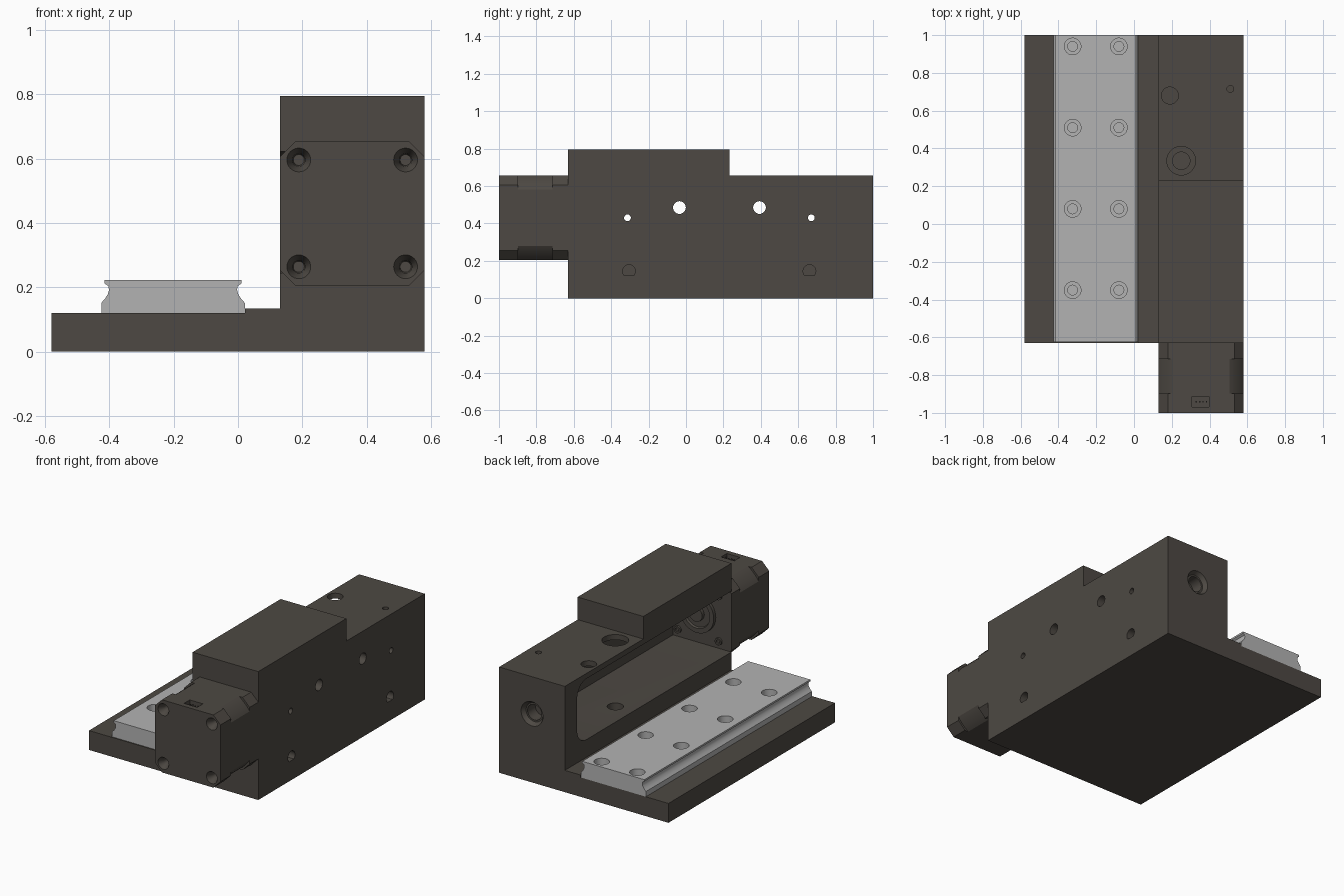
import bpy, bmesh, math

if "Cube" in bpy.data.objects:
    bpy.data.objects.remove(bpy.data.objects["Cube"])


def material(name, colour):
    m = bpy.data.materials.new(name)
    m.diffuse_color = colour
    m.use_nodes = True
    m.node_tree.nodes["Principled BSDF"].inputs["Base Color"].default_value = m.diffuse_color
    return m


DARK = material("dark_anodised", (0.075, 0.066, 0.056, 1))
LIGHT = material("rail_steel", (0.45, 0.45, 0.45, 1))


def solid(name, axis, rings, mat=DARK):
    """Closed loft along an axis; rings = [(distance, [(u, v), ...]), ...]."""
    place = {"x": lambda d, u, v: (d, u, v),
             "y": lambda d, u, v: (u, d, v),
             "z": lambda d, u, v: (u, v, d)}[axis]
    bm = bmesh.new()
    loops = [[bm.verts.new(place(d, u, v)) for u, v in pts] for d, pts in rings]
    for a, b in zip(loops, loops[1:]):
        for i in range(len(a)):
            j = (i + 1) % len(a)
            bm.faces.new((a[i], a[j], b[j], b[i]))
    bm.faces.new(loops[0])
    bm.faces.new(loops[-1])
    bmesh.ops.recalc_face_normals(bm, faces=bm.faces)
    me = bpy.data.meshes.new(name)
    bm.to_mesh(me)
    bm.free()
    me.materials.append(mat)
    ob = bpy.data.objects.new(name, me)
    bpy.context.collection.objects.link(ob)
    return ob


def prism(name, axis, pts, a, b, mat=DARK):
    return solid(name, axis, [(a, pts), (b, pts)], mat)


def rect(u0, u1, v0, v1):
    return [(u0, v0), (u1, v0), (u1, v1), (u0, v1)]


def circle(u, v, r, n=32):
    return [(u + r * math.cos(2 * math.pi * i / n),
             v + r * math.sin(2 * math.pi * i / n)) for i in range(n)]


def turned(name, axis, u, v, steps, mat=DARK):
    """Round part or stepped hole; steps = [(distance, radius), ...]."""
    return solid(name, axis, [(d, circle(u, v, r)) for d, r in steps], mat)


def cut(target, cutter):
    cutter.hide_render = True
    mod = target.modifiers.new("cut", "BOOLEAN")
    mod.operation = "DIFFERENCE"
    mod.solver = "EXACT"
    mod.object = cutter
    bpy.context.view_layer.objects.active = target
    bpy.ops.object.modifier_apply(modifier=mod.name)
    bpy.data.objects.remove(cutter)


# Body: L-shaped section with the top lowered towards the rear
body = prism("body", "y", [(-.58, 0), (.58, 0), (.58, .795), (.13, .795),
                           (.13, .135), (.022, .135), (.022, .12), (-.58, .12)], -.63, 1)
cut(body, prism("top_step", "z", rect(0, .7, .232, 1.1), .655, .9))

# Side pocket, open towards the rail and the motor, rounded at the rear end
R, Y1, Z0, Z1 = .09, .88, .245, .622
arc = [i * math.pi / 16 for i in range(9)]
pocket = [(-.7, Z0)]
pocket += [(Y1 - R + R * math.sin(a), Z0 + R - R * math.cos(a)) for a in arc]
pocket += [(Y1 - R + R * math.cos(a), Z1 - R + R * math.sin(a)) for a in arc]
pocket += [(-.7, Z1)]
cut(body, prism("pocket", "x", pocket, .1, .53))

# Through holes and flat-bottomed blind holes in the side wall
for y, z, r in [(-.313, .43, .018), (-.035, .485, .034), (.393, .485, .034), (.67, .43, .018)]:
    cut(body, turned("side_hole", "x", y, z, [(.45, r), (.65, r)]))
for y in (-.305, .66):
    pts = [(u, v) for u, v in circle(y, .145, .034) if v > .118]
    cut(body, prism("blind_hole", "x", pts, .46, .65))

# Holes in the top, the pocket floor and the rear face
for x, y, r in [(.19, .68, .045), (.51, .715, .018), (.25, .335, .076)]:
    cut(body, turned("top_hole", "z", x, y, [(.56, r), (.7, r)]))
cut(body, turned("floor_hole", "z", .25, .335, [(.14, .046), (.3, .046)]))
cut(body, turned("rear_bore", "y", .355, .425,
                 [(.9, .048), (.975, .048), (.975, .058), (1.0, .075), (1.05, .075)]))

# Guide rail with grooved flanks and counterbored screw holes
half = [(.223, .12), (.223, .152), (.212, .164), (.203, .178),
        (.199, .192), (.201, .204), (.213, .212), (.213, .223)]
C = -.202
section = [(C + u, v) for u, v in half] + [(C - u, v) for u, v in reversed(half)]
rail = prism("guide_rail", "y", section, -.624, 1, LIGHT)
for x in (-.325, -.08):
    for y in (.94, .51, .08, -.35):
        cut(rail, turned("rail_hole", "z", x, y,
                         [(.123, .026), (.165, .026), (.165, .044), (.3, .044)], DARK))

# Motor: two chamfered end caps and a rounded-corner middle
CX, CZ, H, K = .355, .43, .225, .176
octagon = [(CX + u, CZ + v) for u, v in [(H, -K), (H, K), (K, H), (-K, H),
                                         (-H, K), (-H, -K), (-K, -H), (K, -H)]]
clamp = lambda t: max(-H, min(H, t))
core = [(CX + clamp(u), CZ + clamp(v)) for u, v in circle(0, 0, .272, 96)]
end_cap = prism("motor_end_cap", "y", octagon, -1, -.897)
prism("motor_core", "y", core, -.897, -.715)
prism("motor_flange", "y", octagon, -.715, -.63)

# Countersunk corner screw holes
for sx in (-1, 1):
    for sz in (-1, 1):
        cut(end_cap, turned("screw_hole", "y", CX + sx * .166, CZ + sz * .166,
                            [(-1.05, .037), (-1, .037), (-.965, .02), (-.93, .017)]))

# Connector socket with pins
cut(end_cap, prism("socket", "z", rect(.308, .398, -.968, -.912), .61, .7))
for i in range(4):
    x = .326 + i * .018
    prism("connector_pin", "z", rect(x, x + .007, -.944, -.936), .605, .645)

# Bearing boss on the motor face, seen inside the pocket
turned("motor_boss", "y", CX, CZ, [(-.635, .118), (-.61, .118), (-.61, .09),
                                   (-.622, .085), (-.622, .045), (-.6, .045)])
for sx in (-1, 1):
    for sz in (-1, 1):
        turned("flange_screw", "y", CX + sx * .14, CZ + sz * .14,
               [(-.635, .022), (-.618, .022), (-.618, .012), (-.625, .01)])

# Smooth round walls, keep edges sharp
for ob in bpy.context.scene.objects:
    ob.select_set(True)
bpy.context.view_layer.objects.active = body
bpy.ops.object.shade_smooth_by_angle(angle=math.radians(30))
